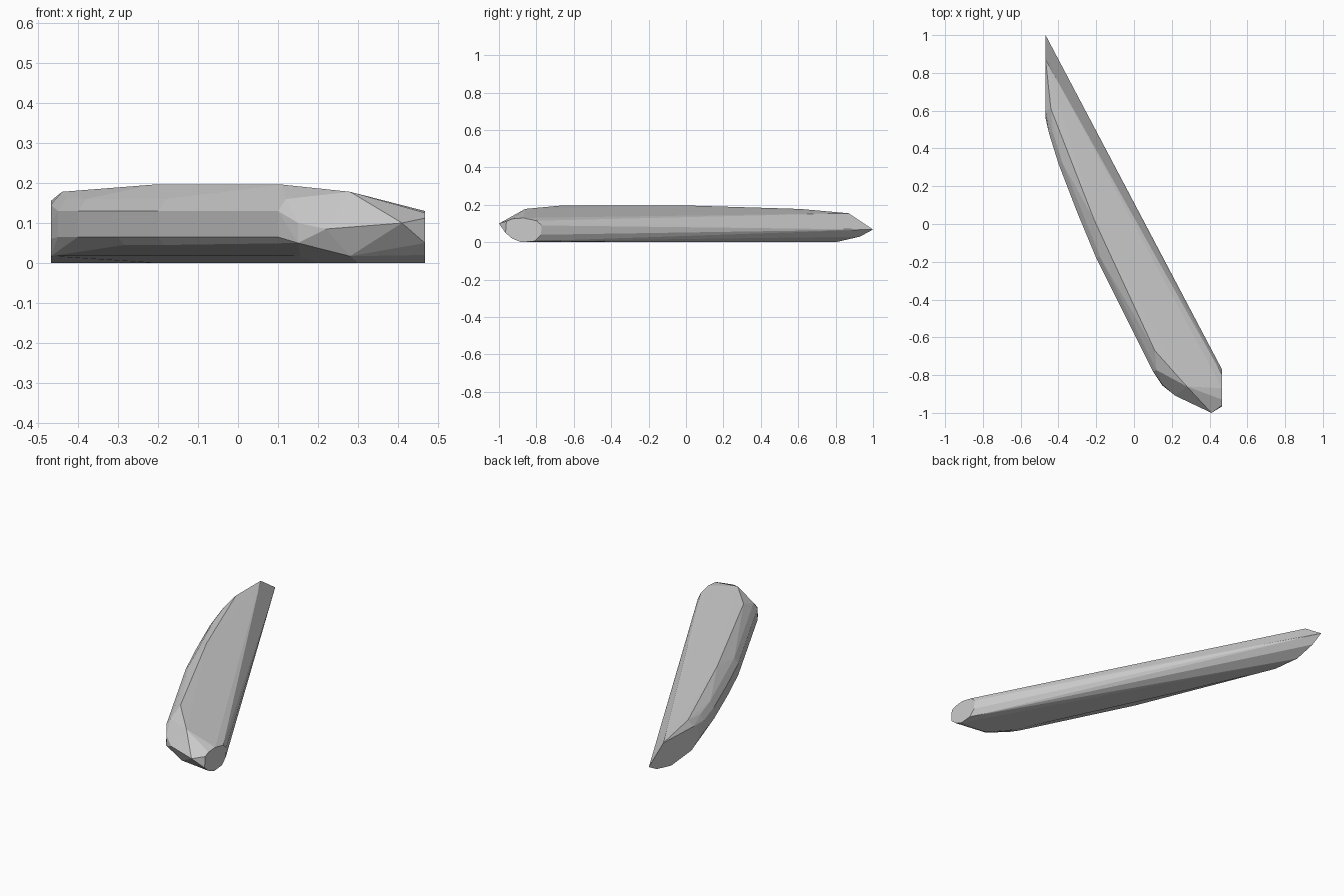
import bpy, bmesh, math

if "Cube" in bpy.data.objects:
    bpy.data.objects.remove(bpy.data.objects["Cube"])

points = []

# Curved left wall: plan outline swept through a rounded bevel profile (height, inset)
outline = [(0.10, -0.78), (-0.20, -0.18), (-0.30, 0.06), (-0.40, 0.32), (-0.45, 0.48)]
bevel = [(0.0, 0.10), (0.017, 0.055), (0.045, 0.015), (0.065, 0.0), (0.13, 0.0), (0.16, 0.02)]
for x, y in outline:
    for z, inset in bevel:
        points.append((x + inset, y + inset * 0.3, z))

# Flat cut at the left end (y, z)
left_cap = [(1.0, 0.068), (0.93, 0.03), (0.80, 0.0), (0.62, 0.017), (0.56, 0.06),
            (0.56, 0.10), (0.60, 0.145), (0.87, 0.155)]
points += [(-0.468, y, z) for y, z in left_cap]

# Oval flat cut at the right end (y, z)
right_cap = [(-0.775, 0.04), (-0.772, 0.09), (-0.80, 0.115), (-0.87, 0.13), (-0.93, 0.125),
             (-0.96, 0.112), (-0.965, 0.05), (-0.93, 0.02), (-0.88, 0.0), (-0.81, 0.006)]
points += [(0.467, y, z) for y, z in right_cap]

# Ridge of the top face, running down toward both ends
points += [(-0.44, 0.61, 0.178), (-0.21, 0.02, 0.196), (0.11, -0.67, 0.196), (0.28, -0.86, 0.178)]

# Pointed nose
points += [(0.41, -1.0, 0.10), (0.22, -0.91, 0.085), (0.15, -0.855, 0.05),
           (0.15, -0.85, 0.10), (0.28, -0.90, 0.017), (0.30, -0.87, 0.0)]

bm = bmesh.new()
for p in points:
    bm.verts.new(p)
hull = bmesh.ops.convex_hull(bm, input=bm.verts[:])
loose = [v for v in bm.verts if not v.link_faces]
bmesh.ops.delete(bm, geom=loose, context='VERTS')
bmesh.ops.dissolve_limit(bm, angle_limit=math.radians(1.5), verts=bm.verts[:], edges=bm.edges[:])
bmesh.ops.recalc_face_normals(bm, faces=bm.faces[:])

mesh = bpy.data.meshes.new("faceted_stone_slab")
bm.to_mesh(mesh)
bm.free()
slab = bpy.data.objects.new("faceted_stone_slab", mesh)
bpy.context.collection.objects.link(slab)
